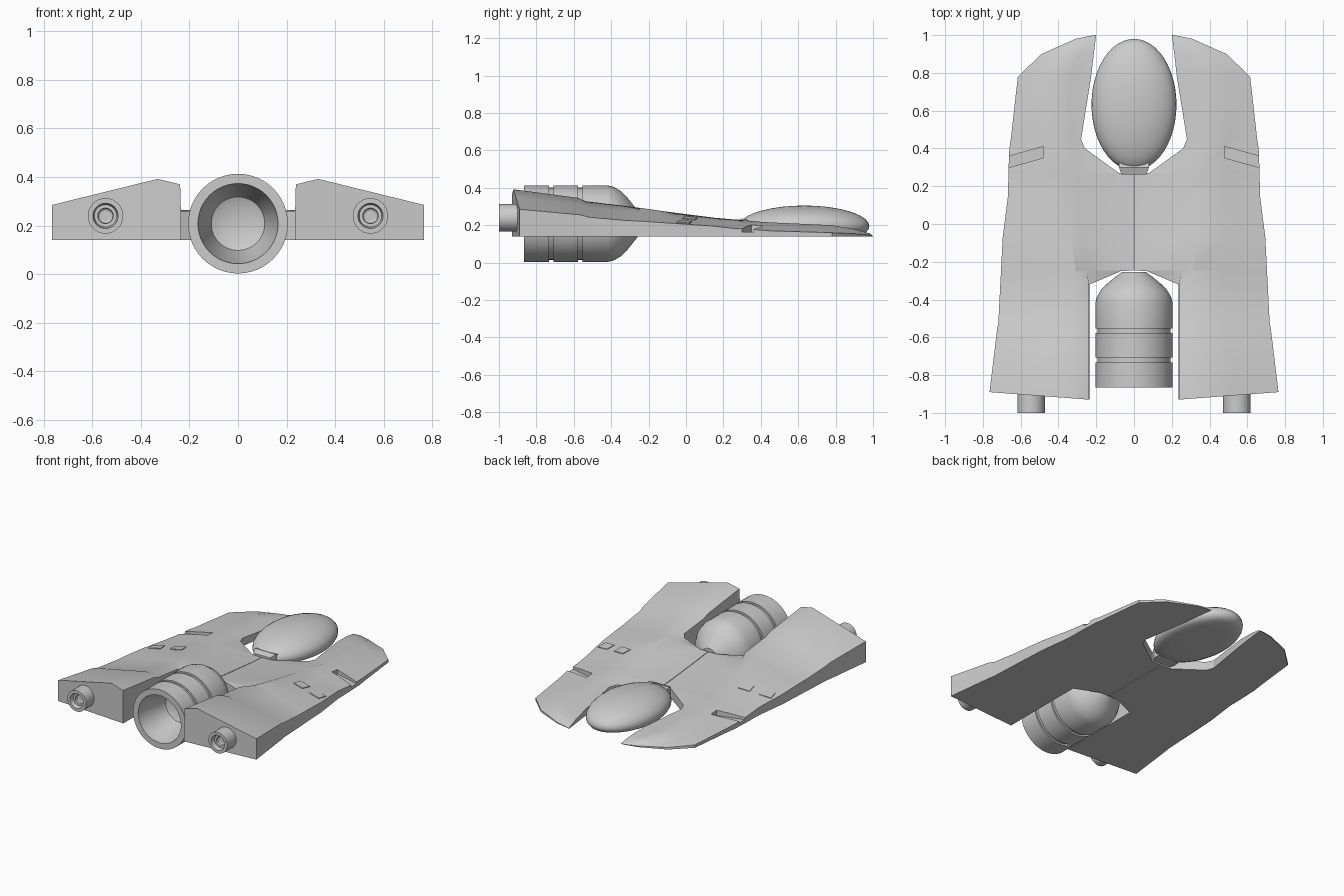
import bpy, bmesh, math
from mathutils import Vector
from mathutils.bvhtree import BVHTree

if "Cube" in bpy.data.objects:
    bpy.data.objects.remove(bpy.data.objects["Cube"])

grey = bpy.data.materials.new("hull_grey")
grey.diffuse_color = (0.6, 0.6, 0.6, 1)
grey.use_nodes = True
grey.node_tree.nodes["Principled BSDF"].inputs["Base Color"].default_value = grey.diffuse_color


def make(name, verts, faces):
    me = bpy.data.meshes.new(name)
    bm = bmesh.new()
    vs = [bm.verts.new(v) for v in verts]
    for f in faces:
        bm.faces.new([vs[i] for i in f])
    bmesh.ops.recalc_face_normals(bm, faces=bm.faces)
    bm.to_mesh(me)
    bm.free()
    me.materials.append(grey)
    ob = bpy.data.objects.new(name, me)
    bpy.context.collection.objects.link(ob)
    return ob


def smooth(ob, angle=30):
    bpy.ops.object.select_all(action='DESELECT')
    ob.select_set(True)
    bpy.context.view_layer.objects.active = ob
    bpy.ops.object.shade_smooth_by_angle(angle=math.radians(angle))


def mirror(ob):
    m = ob.modifiers.new("mirror", 'MIRROR')
    m.use_mirror_merge = False


def loft(name, rings):
    n = len(rings[0])
    verts = [p for r in rings for p in r]
    faces = [[a * n + i, a * n + (i + 1) % n, (a + 1) * n + (i + 1) % n, (a + 1) * n + i]
             for a in range(len(rings) - 1) for i in range(n)]
    last = (len(rings) - 1) * n
    faces += [list(range(n)), list(range(last, last + n))]
    return make(name, verts, faces)


def turned(name, profile, cx, cz, seg=48):
    """Lathe (y, radius) points about an axis along y."""
    rings = [[(cx + r * math.cos(t), y, cz + r * math.sin(t))
              for t in [2 * math.pi * i / seg for i in range(seg)]] for y, r in profile]
    return loft(name, rings)


BASE = 0.14


def hull_ring(y, x_in, x_ridge, z_ridge, x_out, z_out):
    """Cross-section of one hull half: wall, crease, ridge, shoulder, outer edge."""
    rear = y < -.3
    rise = z_ridge - BASE
    x_crease = x_in + .003 if rear else max(x_ridge - .06, x_in + .3 * (x_ridge - x_in))
    dip = .006 if .3 < y < .9 else 0
    pts = [(x_in, min(.26, BASE + .75 * rise)),
           (x_crease, BASE + (.91 if rear else .82) * rise),
           (x_ridge, z_ridge),
           (x_ridge + .4 * (x_out - x_ridge), z_ridge + .4 * (z_out - z_ridge) - dip),
           (x_out, z_out), (x_out, BASE), (x_in, BASE)]
    sweep = .04 if y < -.9 else .02 if y < -.5 else 0
    return [(x, y + sweep * (x - x_in) / (x_out - x_in), z) for x, z in pts]


# Half hull from tail to prong tip: y, inner x, ridge x and z, outer x and z
stations = [
    (-.93, .235, .33, .392, .765, .285),
    (-.58, .235, .32, .346, .725, .255),
    (-.54, .235, .31, .328, .718, .243),
    (-.32, .235, .31, .302, .708, .225),
    (-.25, .07, .31, .293, .704, .222),
    (-.245, .002, .31, .293, .704, .222),
    (-.07, .002, .33, .268, .695, .21),
    (.15, .002, .35, .24, .667, .195),
    (.265, .002, .36, .23, .665, .182),
    (.27, .08, .36, .23, .665, .182),
    (.4, .26, .39, .218, .66, .174),
    (.45, .28, .4, .215, .652, .17),
    (.78, .227, .4, .2, .615, .16),
    (.9, .213, .35, .18, .49, .155),
    (.98, .203, .25, .157, .31, .148),
    (1, .2, .205, .142, .212, .142),
]
hull = loft("hull", [hull_ring(*s) for s in stations])

# Slanted slot cut into the outer edge of each front prong
slot = loft("slot_cutter", [[(x, y, z) for x, y in ((.48, .35), (.7, .289), (.7, .349), (.48, .41))]
                            for z in (.165, .4)])
slot.hide_render = True
cut = hull.modifiers.new("slot", 'BOOLEAN')
cut.operation, cut.object, cut.solver = 'DIFFERENCE', slot, 'EXACT'
bpy.context.view_layer.update()
dg = bpy.context.evaluated_depsgraph_get()
cut_mesh = bpy.data.meshes.new_from_object(hull.evaluated_get(dg))
hull.modifiers.clear()
hull.data = cut_mesh
bpy.data.objects.remove(slot)
tree = BVHTree.FromPolygons([v.co.copy() for v in cut_mesh.vertices],
                            [list(p.vertices) for p in cut_mesh.polygons])
smooth(hull)
mirror(hull)

# Small raised hatches following the upper surface
for name, cx, cy in (("inner_hatch", .477, .02), ("outer_hatch", .622, -.008)):
    low, high = [], []
    for sx, sy in ((-1, -1), (1, -1), (1, 1), (-1, 1)):
        x, y = cx + .04 * sx + .006 * sy, cy + .033 * sy - .008 * sx
        hit = tree.ray_cast(Vector((x, y, 1)), Vector((0, 0, -1)))[0]
        z = hit.z if hit else .23
        low.append((x, y, z - .003))
        high.append((x, y, z + .005))
    mirror(loft(name, [low, high]))

# Main engine: hollow nozzle, two grooves, domed nose
R = .205
engine = [(-.62, .065), (-.64, .11), (-.8, .155), (-.865, .165), (-.865, R)]
for g in (-.72, -.565):
    engine += [(g - .012, R), (g - .012, R - .012), (g + .012, R - .012), (g + .012, R)]
engine += [(-.42, R), (-.385, .196), (-.345, .172), (-.31, .135), (-.28, .098), (-.255, .065)]
smooth(turned("main_engine", engine, 0, .208), 32)

# Side thrusters with stepped nozzles
thruster = [(-.95, .022), (-.955, .03), (-.97, .032), (-.97, .046),
            (-1, .052), (-1, .073), (-.88, .073)]
side = turned("side_thruster", thruster, .545, .24, 32)
smooth(side)
mirror(side)

# Cockpit pod: egg-shaped dome with a flattened underside
top, rim, bottom = .305, .195, .145
levels = [(.62, bottom), (.85, .15), (.95, .163), (.99, .18)]
levels += [(math.cos(a), rim + (top - rim) * math.sin(a))
           for a in [math.radians(min(d, 87)) for d in range(0, 91, 10)]]
pod_rings = [[(.225 * r * math.cos(t), .632 + .348 * r * math.sin(t), z)
              for t in [2 * math.pi * i / 48 for i in range(48)]] for r, z in levels]
smooth(loft("cockpit_pod", pod_rings), 35)

# Collar joining the pod to the hull
loft("pod_collar", [[(-w, y, .15), (w, y, .15), (w, y, h), (-w, y, h)]
                    for y, w, h in ((.262, .065, .222), (.3, .08, .236), (.34, .08, .225))])
